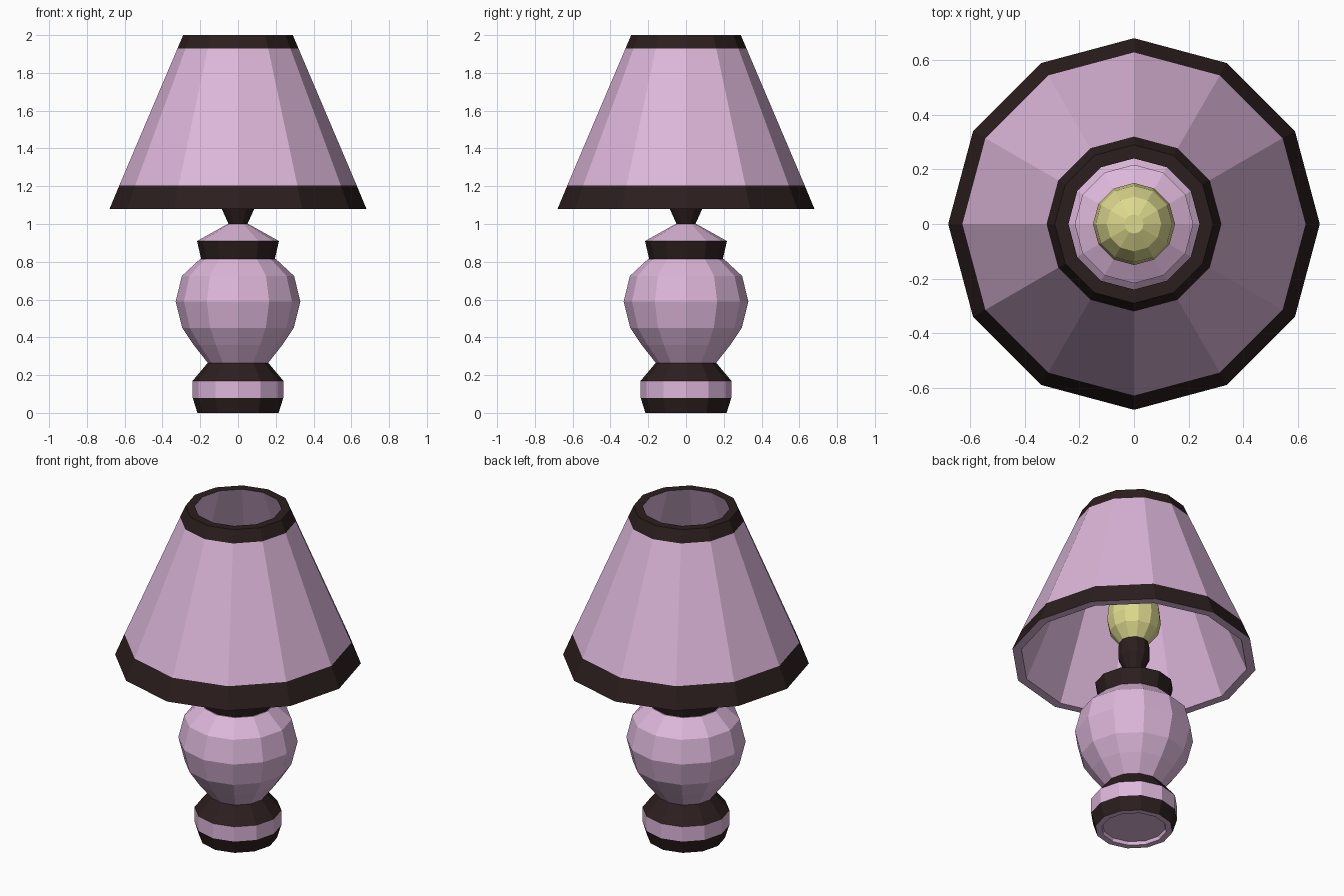
import bpy
import bmesh
from math import cos, sin, pi

if "Cube" in bpy.data.objects:
    bpy.data.objects.remove(bpy.data.objects["Cube"])

SIDES = 12


def material(name, color):
    m = bpy.data.materials.new(name)
    m.diffuse_color = color
    m.use_nodes = True
    m.node_tree.nodes["Principled BSDF"].inputs["Base Color"].default_value = m.diffuse_color
    return m


PINK = material("pink", (0.72, 0.47, 0.70, 1))
DARK = material("dark_brown", (0.025, 0.013, 0.013, 1))
YELLOW = material("pale_yellow", (0.72, 0.69, 0.27, 1))


def lathe(name, profile, mats, bands, closed=False):
    """Spin (radius, z) points; bands gives the material index of each segment."""
    bm = bmesh.new()
    rings = [[bm.verts.new((r * cos(2 * pi * i / SIDES), r * sin(2 * pi * i / SIDES), z))
              for i in range(SIDES)] for r, z in profile]
    pairs = list(zip(rings, rings[1:]))
    if closed:
        pairs.append((rings[-1], rings[0]))
    for (a, b), band in zip(pairs, bands):
        for i in range(SIDES):
            j = (i + 1) % SIDES
            bm.faces.new((a[i], a[j], b[j], b[i])).material_index = band
    if not closed:
        bm.faces.new(rings[0][::-1]).material_index = bands[0]
        bm.faces.new(rings[-1]).material_index = bands[-1]
    bmesh.ops.recalc_face_normals(bm, faces=bm.faces[:])
    mesh = bpy.data.meshes.new(name)
    bm.to_mesh(mesh)
    bm.free()
    for m in mats:
        mesh.materials.append(m)
    ob = bpy.data.objects.new(name, mesh)
    bpy.context.collection.objects.link(ob)
    return ob


# Foot with a shallow recess underneath
lathe("foot",
      [(0.175, 0.02), (0.18, 0), (0.215, 0), (0.24, 0.08), (0.24, 0.17), (0.16, 0.265)],
      [PINK, DARK], [0, 0, 1, 0, 1])

# Round vase body
lathe("body",
      [(0.16, 0.265), (0.235, 0.36), (0.295, 0.45), (0.33, 0.59), (0.297, 0.725), (0.20, 0.815)],
      [PINK], [0] * 5)

# Dark collar and sloping shoulder
lathe("collar", [(0.195, 0.815), (0.217, 0.91), (0.055, 1.0)], [PINK, DARK], [1, 0])

# Bulb socket
lathe("socket", [(0.05, 1.0), (0.088, 1.085), (0.088, 1.15), (0.08, 1.18)], [DARK], [0] * 3)

# Bulb
lathe("bulb",
      [(0.08, 1.18), (0.135, 1.25), (0.15, 1.32), (0.14, 1.41), (0.10, 1.48), (0.035, 1.515)],
      [YELLOW], [0] * 5)

# Thick open shade: trimmed outside, top rim, plain inside and bottom rim
lathe("shade",
      [(0.68, 1.08), (0.628, 1.205), (0.32, 1.93), (0.29, 2.0), (0.24, 2.0), (0.63, 1.08)],
      [PINK, DARK], [1, 0, 1, 1, 0, 0], closed=True)
